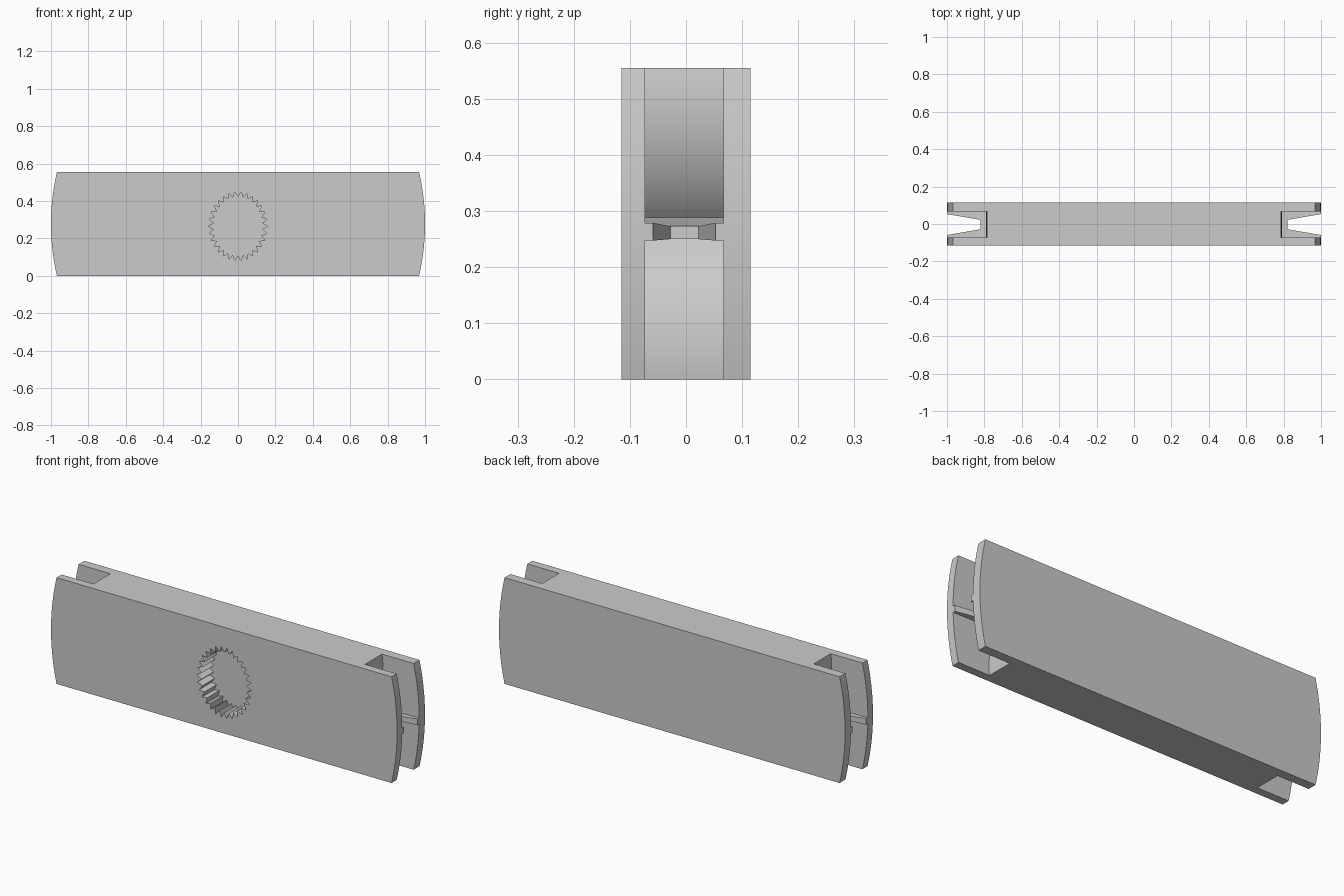
import bpy, bmesh, math
from mathutils import Vector

if "Cube" in bpy.data.objects:
    bpy.data.objects.remove(bpy.data.objects["Cube"], do_unlink=True)

HEIGHT, HALF_DEPTH = 0.555, 0.115
SLOT_FRONT, SLOT_BACK = -0.073, 0.067

grey = bpy.data.materials.new("plain grey")
grey.use_nodes = True
grey.diffuse_color = (0.6, 0.6, 0.6, 1)
grey.node_tree.nodes["Principled BSDF"].inputs["Base Color"].default_value = (0.6, 0.6, 0.6, 1)


def prism(name, points, offset):
    """Solid made by sweeping a flat outline along a vector."""
    bm = bmesh.new()
    face = bm.faces.new([bm.verts.new(p) for p in points])
    swept = bmesh.ops.extrude_face_region(bm, geom=[face])["geom"]
    verts = [g for g in swept if isinstance(g, bmesh.types.BMVert)]
    bmesh.ops.translate(bm, verts=verts, vec=Vector(offset))
    bmesh.ops.recalc_face_normals(bm, faces=bm.faces)
    mesh = bpy.data.meshes.new(name)
    bm.to_mesh(mesh)
    bm.free()
    mesh.materials.append(grey)
    obj = bpy.data.objects.new(name, mesh)
    bpy.context.collection.objects.link(obj)
    return obj


def side_prism(name, profile, front, back):
    return prism(name, [(x, front, z) for x, z in profile], (0, back - front, 0))


def arc(cx, cz, radius, z_from, z_to, steps=24):
    """Points on the +x side of a circle, between two heights."""
    heights = [z_from + (z_to - z_from) * i / steps for i in range(steps + 1)]
    return [(cx + math.sqrt(radius ** 2 - (z - cz) ** 2), z) for z in heights]


# Bar with gently rounded ends
end = arc(-0.22, HEIGHT / 2, 1.22, 0, HEIGHT)
body = side_prism("link_bar", end + [(-x, z) for x, z in reversed(end)],
                  -HALF_DEPTH, HALF_DEPTH)

# End slots above and below a thin web, and the tapered notch in the web
upper = ([(1.1, 0.6), (0.785, 0.6)] + arc(0.49, 0.5, 0.3, HEIGHT, 0.289)
         + [(0.82, 0.273), (1.0, 0.279), (1.1, 0.282)])
lower = ([(1.1, -0.05), (0.785, -0.05)] + arc(0.49, 0.05, 0.3, 0, 0.25)
         + [(0.82, 0.25), (1.1, 0.246)])
notch = [(0.82, -0.028), (1.1, -0.076), (1.1, 0.07), (0.82, 0.022)]
cutters = []
for side in (1, -1):
    for name, profile in (("upper_slot_cutter", upper), ("lower_slot_cutter", lower)):
        cutters.append(side_prism(name, [(side * x, z) for x, z in profile],
                                  SLOT_FRONT, SLOT_BACK))
    cutters.append(prism("notch_cutter", [(side * x, y, 0.2) for x, y in notch],
                         (0, 0, 0.15)))

# Toothed oval socket in the front
TEETH = 30
socket = []
for i in range(2 * TEETH):
    a = math.pi * i / TEETH
    inset = 0.028 * (i % 2)
    socket.append(((0.158 - inset) * math.cos(a), 0.265 + (0.185 - inset) * math.sin(a)))
cutters.append(side_prism("socket_cutter", socket, -0.2, -0.015))

for cutter in cutters:
    cutter.hide_render = True
    cut = body.modifiers.new(cutter.name, "BOOLEAN")
    cut.operation = "DIFFERENCE"
    cut.solver = "EXACT"
    cut.object = cutter

# Bake the cuts and drop the cutters
bpy.context.view_layer.update()
graph = bpy.context.evaluated_depsgraph_get()
baked = bpy.data.meshes.new_from_object(body.evaluated_get(graph))
body.modifiers.clear()
body.data = baked
for cutter in cutters:
    bpy.data.objects.remove(cutter, do_unlink=True)

bpy.ops.object.select_all(action="DESELECT")
body.select_set(True)
bpy.context.view_layer.objects.active = body
bpy.ops.object.shade_smooth_by_angle(angle=math.radians(20))
